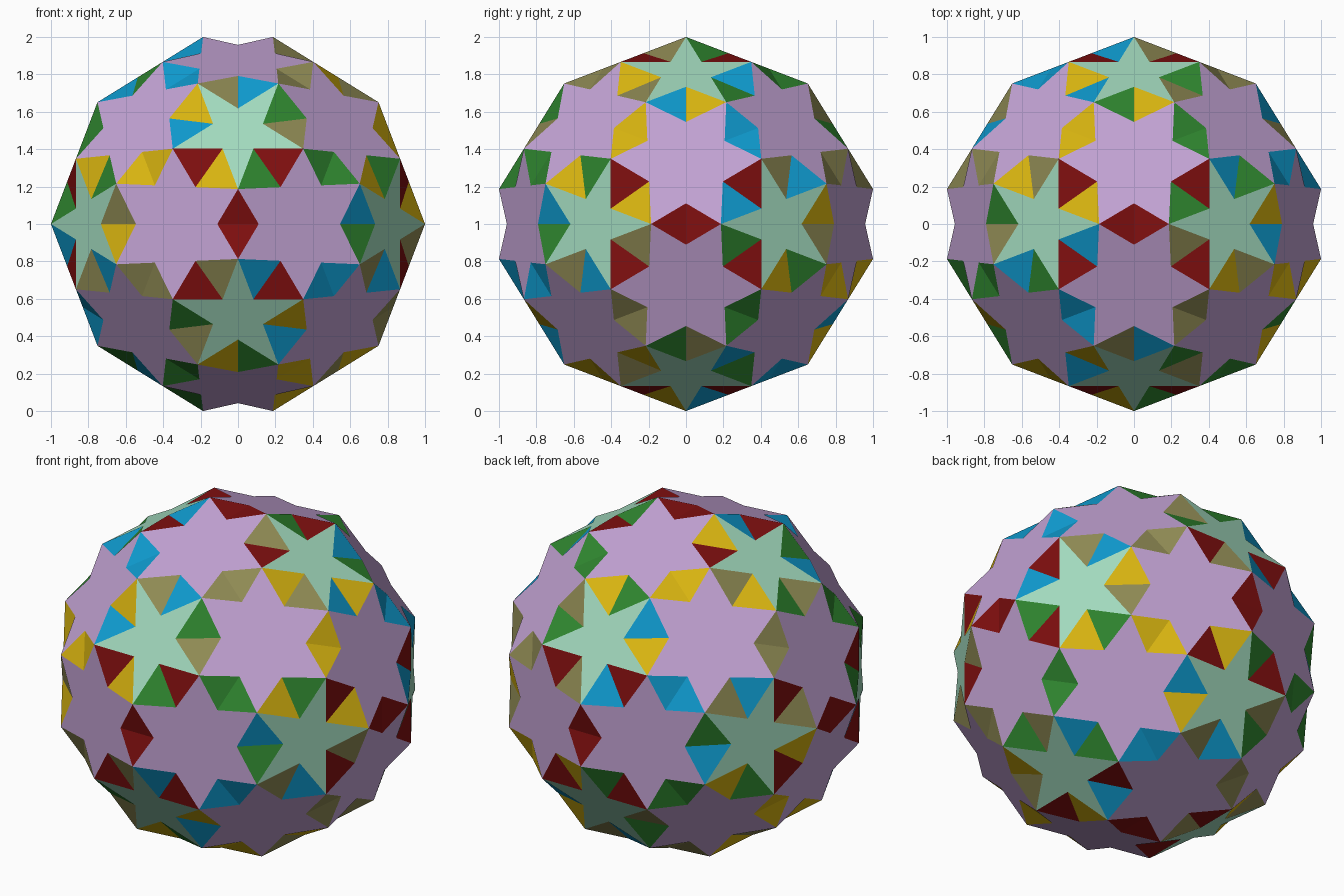
import bpy
import math
from itertools import combinations
from mathutils import Vector
from mathutils.geometry import intersect_line_line

if "Cube" in bpy.data.objects:
    bpy.data.objects.remove(bpy.data.objects["Cube"])

PHI = (1 + math.sqrt(5)) / 2
CUT = 2 / (3 + math.sqrt(3 * PHI**2 - 1 / PHI**2))   # tip position along each core edge
CENTRE = Vector((0, 0, 1))


def material(name, rgb):
    m = bpy.data.materials.new(name)
    lin = [(c / 255 / 12.92) if c < 11 else ((c / 255 + 0.055) / 1.055) ** 2.4 for c in rgb]
    m.diffuse_color = (*lin, 1)
    m.use_nodes = True
    m.node_tree.nodes["Principled BSDF"].inputs["Base Color"].default_value = m.diffuse_color
    return m


lilac = material("lilac", (195, 163, 212))
mint = material("mint", (162, 218, 190))
dent_mats = [material("dark red", (128, 15, 15)), material("yellow", (216, 180, 16)),
             material("green", (48, 136, 48)), material("khaki", (143, 138, 84)),
             material("blue", (15, 157, 210))]

# Core icosahedron: corners, neighbours and triangles
corners = []
for a in (-1, 1):
    for b in (-PHI, PHI):
        for p in ((a, 0, b), (0, b, a), (b, a, 0)):
            corners.append(Vector(p) / PHI)
EDGE = 2 / PHI


def joined(i, j):
    return i != j and abs((corners[i] - corners[j]).length - EDGE) < 0.01


def tip(key):
    return corners[key[0]].lerp(corners[key[1]], CUT)


def ring_around(i):
    """Neighbours of corner i, sorted by angle about its axis."""
    near = [j for j in range(12) if joined(i, j)]
    axis = corners[i].normalized()
    u = (corners[near[0]] - axis * corners[near[0]].dot(axis)).normalized()
    v = axis.cross(u)
    return sorted(near, key=lambda j: math.atan2(corners[j].dot(v), corners[j].dot(u)))


notches = {}   # pair of neighbouring tips -> inner corners of the two stars beside it


def star(keys):
    """Star polygon through a ring of tips, recording its notches."""
    pts = [tip(k) for k in keys]
    n = len(pts)
    outline = []
    for i in range(n):
        q = intersect_line_line(pts[i - 1], pts[(i + 1) % n], pts[i], pts[(i + 2) % n])[0]
        notches.setdefault(frozenset((keys[i], keys[(i + 1) % n])), []).append(q)
        outline += [pts[i], q]
    return outline


def build(name, polys, mats, slots=None):
    verts, faces = [], []
    for poly in polys:
        mid = sum(poly, Vector()) / len(poly)
        normal = sum(((poly[k] - mid).cross(poly[(k + 1) % len(poly)] - mid)
                      for k in range(len(poly))), Vector())
        if normal.dot(mid) < 0:
            poly = poly[::-1]
        faces.append(range(len(verts), len(verts) + len(poly)))
        verts += [p + CENTRE for p in poly]
    mesh = bpy.data.meshes.new(name)
    mesh.from_pydata(verts, [], [list(f) for f in faces])
    for m in mats:
        mesh.materials.append(m)
    if slots:
        mesh.polygons.foreach_set("material_index", slots)
    mesh.update()
    bpy.context.collection.objects.link(bpy.data.objects.new(name, mesh))


# Five-pointed stars over the corners, six-pointed stars over the triangles
five = [star([(i, j) for j in ring_around(i)]) for i in range(12)]
six = [star([(i, j), (j, i), (j, k), (k, j), (k, i), (i, k)])
       for i, j, k in combinations(range(12), 3)
       if joined(i, j) and joined(j, k) and joined(i, k)]
build("five_point_stars", five, [mint])
build("six_point_stars", six, [lilac])

# Dent colours follow five sets of three perpendicular edge axes
h = 0.5
axes = [Vector(a) for a in ((0, -1, 0), (-h, -h * PHI, h / PHI), (h, -h * PHI, h / PHI),
                            (h / PHI, -h, h * PHI), (-h / PHI, -h, h * PHI))]


def dent_colour(key):
    m = (corners[key[0]] + corners[key[1]]).normalized()
    return next(n for n, a in enumerate(axes)
                if abs(m.dot(a)) < 0.01 or abs(m.dot(a)) > 0.99)


# Folded diamond dents between neighbouring stars
dents, slots = [], []
for pair, (n0, n1) in notches.items():
    p, q = sorted(pair)
    for here, other in ((p, q), (q, p)):
        dents.append([tip(here), n0, n1])
        slots.append(dent_colour(other))
build("diamond_dents", dents, dent_mats, slots)
